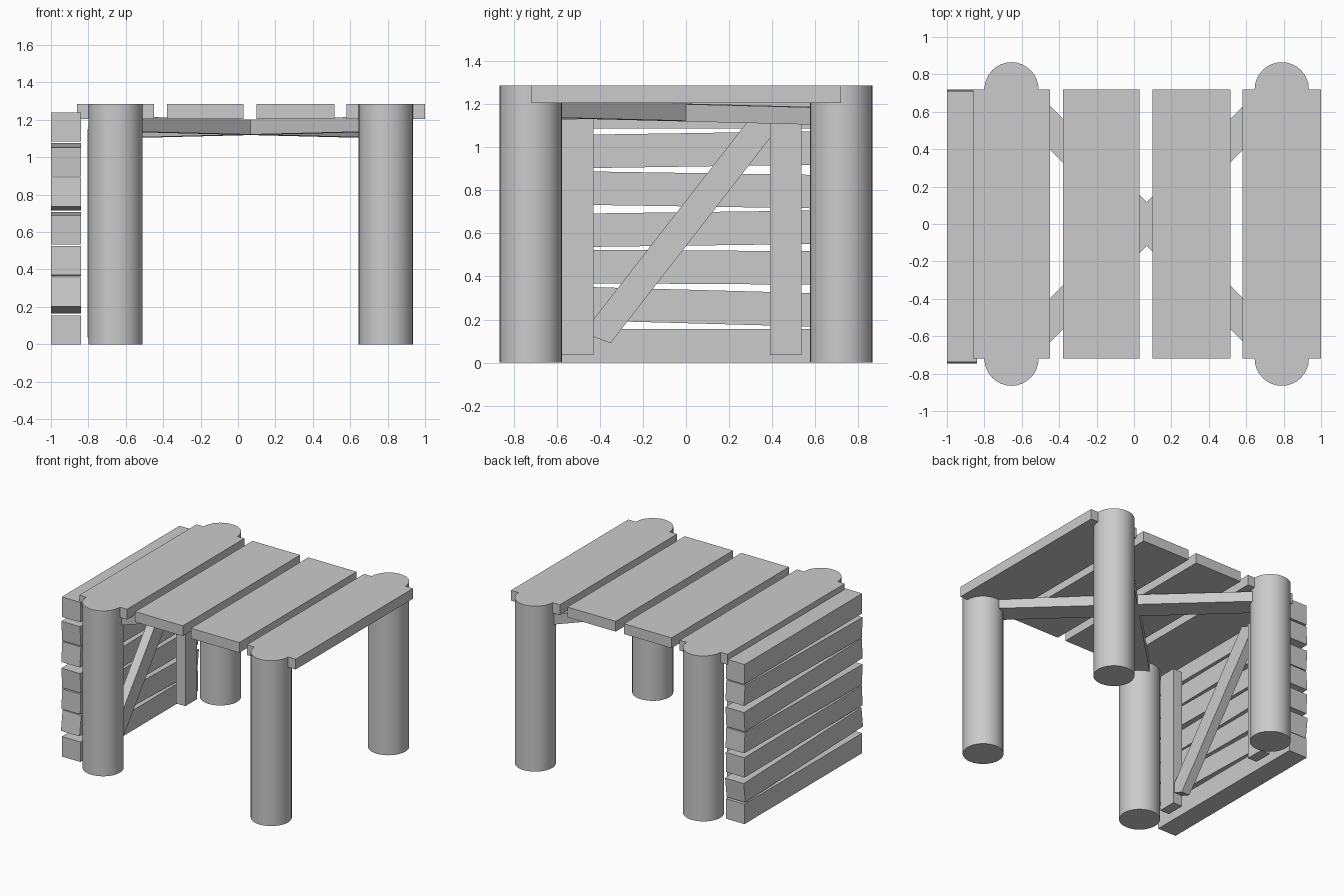
import bpy, bmesh, math
from mathutils import Vector

if "Cube" in bpy.data.objects:
    bpy.data.objects.remove(bpy.data.objects["Cube"])


def prism(name, profile, x0, x1):
    """Extrude a (y, z) profile along x."""
    bm = bmesh.new()
    face = bm.faces.new([bm.verts.new((x0, y, z)) for y, z in profile])
    ext = bmesh.ops.extrude_face_region(bm, geom=[face])
    moved = [v for v in ext["geom"] if isinstance(v, bmesh.types.BMVert)]
    bmesh.ops.translate(bm, vec=(x1 - x0, 0, 0), verts=moved)
    bmesh.ops.recalc_face_normals(bm, faces=bm.faces)
    mesh = bpy.data.meshes.new(name)
    bm.to_mesh(mesh)
    bm.free()
    obj = bpy.data.objects.new(name, mesh)
    bpy.context.collection.objects.link(obj)
    return obj


def box(name, x0, x1, y0, y1, z0, z1):
    return prism(name, [(y0, z0), (y1, z0), (y1, z1), (y0, z1)], x0, x1)


LEG_X = (-0.655, 0.79)
LEG_Y = 0.72

# Round corner posts, flush with the top boards
for x in LEG_X:
    for y in (-LEG_Y, LEG_Y):
        bpy.ops.mesh.primitive_cylinder_add(vertices=32, radius=0.145, depth=1.285,
                                            location=(x, y, 0.6425))
        post = bpy.context.object
        post.name = "corner_post"
        bpy.ops.object.shade_smooth_by_angle(angle=math.radians(40))

# Top boards
for x0, x1 in ((-0.86, -0.45), (-0.38, 0.03), (0.10, 0.515), (0.58, 1.0)):
    box("top_board", x0, x1, -0.72, 0.72, 1.205, 1.285)

# Crossed braces under the top, each dipping slightly to the rear
for sx in (-1, 1):
    cx = sum(LEG_X) / 2
    half = Vector((sx * (LEG_X[1] - LEG_X[0]) / 2, LEG_Y, -0.018))
    brace = box("cross_brace", -half.length, half.length, -0.083, 0.083, -0.04, 0.04)
    brace.location = (cx, 0, 1.16)
    pitch = math.asin(0.018 / half.length)
    brace.rotation_euler = (0, pitch, math.atan2(half.y, half.x))

# Side wall slats: (front bottom height, rise towards the back)
slats = [(0.0, 0.0), (0.203, -0.039), (0.37, -0.009), (0.533, 0.019),
         (0.736, -0.022), (0.898, 0.022), (1.085, 0.0)]
for z, rise in slats:
    lean = -rise * 0.25
    y0, y1, h = -0.735, 0.71, 0.155
    prism("wall_slat", [(y0 - lean, z), (y1 - lean, z + rise),
                        (y1 + lean, z + h + rise), (y0 + lean, z + h)], -1.0, -0.84)

# Upright battens and diagonal behind the slats
for y0 in (-0.575, 0.39):
    box("wall_batten", -0.805, -0.725, y0, y0 + 0.145, 0.035, 1.13)
prism("wall_diagonal", [(-0.35, 0.09), (0.435, 1.10), (0.31, 1.15), (-0.478, 0.138)],
      -0.805, -0.735)
